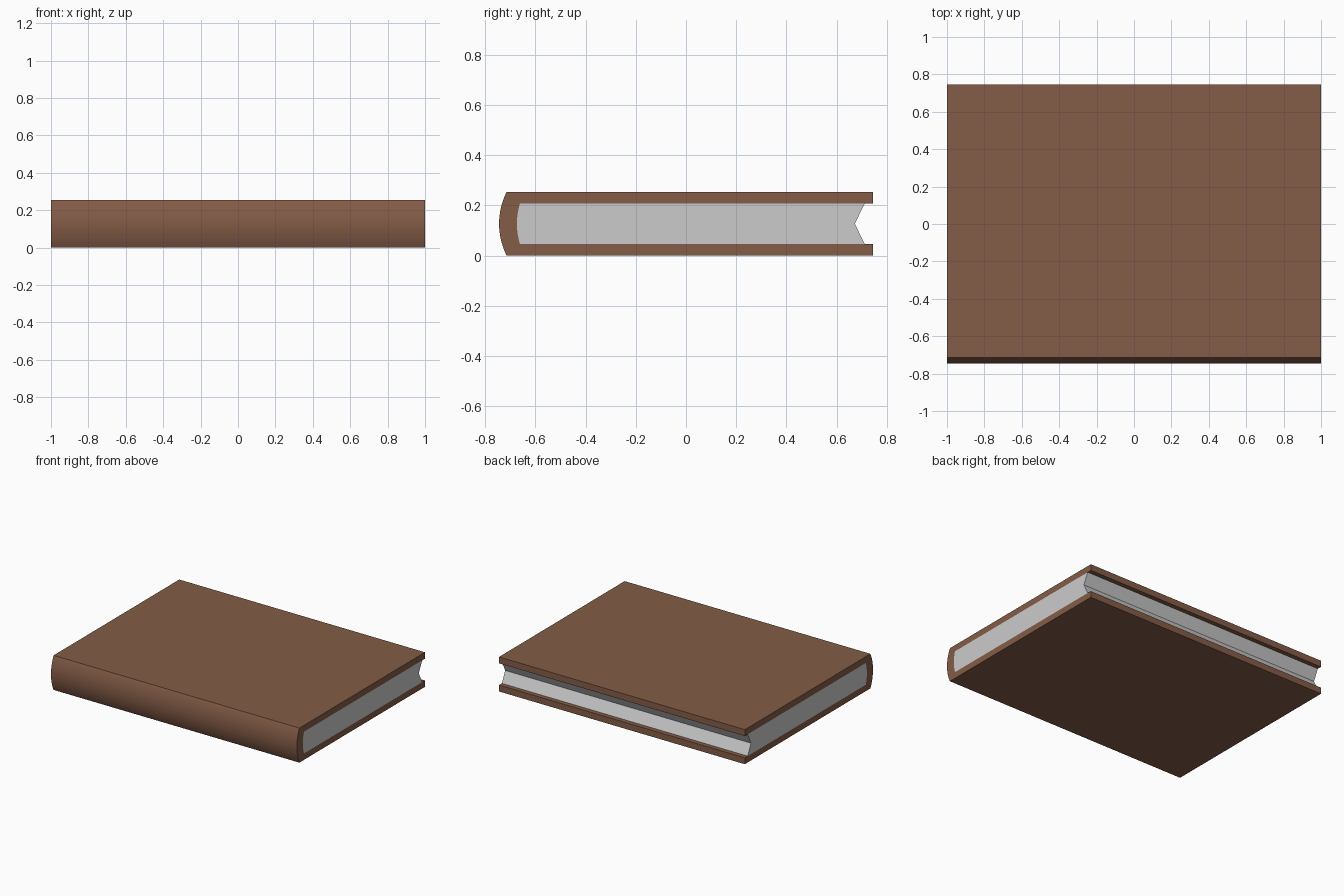
import bpy, bmesh, math

if "Cube" in bpy.data.objects:
    bpy.data.objects.remove(bpy.data.objects["Cube"])

TOP, MID = 0.254, 0.127       # book thickness and its middle
LOW, HIGH = 0.047, 0.207      # inner faces of the cover boards


def bow(y_end, y_apex, z0, z1, n=16):
    """Shallow circular arc in the YZ plane from z0 to z1, bulging to y_apex."""
    half, sag = abs(z1 - z0) / 2, y_end - y_apex
    r = (half ** 2 + sag ** 2) / (2 * sag)
    a = math.asin(half / r) * (1 if z1 > z0 else -1)
    pts = []
    for i in range(n + 1):
        t = -a + 2 * a * i / n
        pts.append((y_apex + r - r * math.cos(t), (z0 + z1) / 2 + r * math.sin(t)))
    return pts


def extrude_profile(name, profile, half_length=1.0):
    """Extrude a closed YZ profile along x, centred on x = 0."""
    bm = bmesh.new()
    face = bm.faces.new([bm.verts.new((-half_length, y, z)) for y, z in profile])
    res = bmesh.ops.extrude_face_region(bm, geom=[face], use_keep_orig=True)
    moved = [v for v in res["geom"] if isinstance(v, bmesh.types.BMVert)]
    bmesh.ops.translate(bm, verts=moved, vec=(2 * half_length, 0, 0))
    bmesh.ops.recalc_face_normals(bm, faces=bm.faces)
    # concave end caps shade and fill cleanly as triangles
    bmesh.ops.triangulate(bm, faces=[f for f in bm.faces if len(f.verts) > 4])
    mesh = bpy.data.meshes.new(name)
    bm.to_mesh(mesh)
    bm.free()
    obj = bpy.data.objects.new(name, mesh)
    bpy.context.collection.objects.link(obj)
    bpy.ops.object.select_all(action='DESELECT')
    obj.select_set(True)
    bpy.context.view_layer.objects.active = obj
    bpy.ops.object.shade_smooth_by_angle(angle=math.radians(20))
    return obj


# Cover: two boards joined by a rounded spine
cover = extrude_profile("cover",
    [(0.745, LOW), (0.745, 0)] + bow(-0.715, -0.745, 0, TOP)
    + [(0.745, TOP), (0.745, HIGH)] + bow(-0.662, -0.674, HIGH, LOW))
leather = bpy.data.materials.new("brown_cover")
leather.diffuse_color = (0.23, 0.107, 0.063, 1)
leather.use_nodes = True
leather.node_tree.nodes["Principled BSDF"].inputs["Base Color"].default_value = leather.diffuse_color
cover.data.materials.append(leather)

# Page block: rounded at the spine, V-shaped hollow at the fore edge
extrude_profile("pages",
    bow(-0.662, -0.674, LOW, HIGH) + [(0.712, HIGH), (0.673, MID), (0.712, LOW)])
